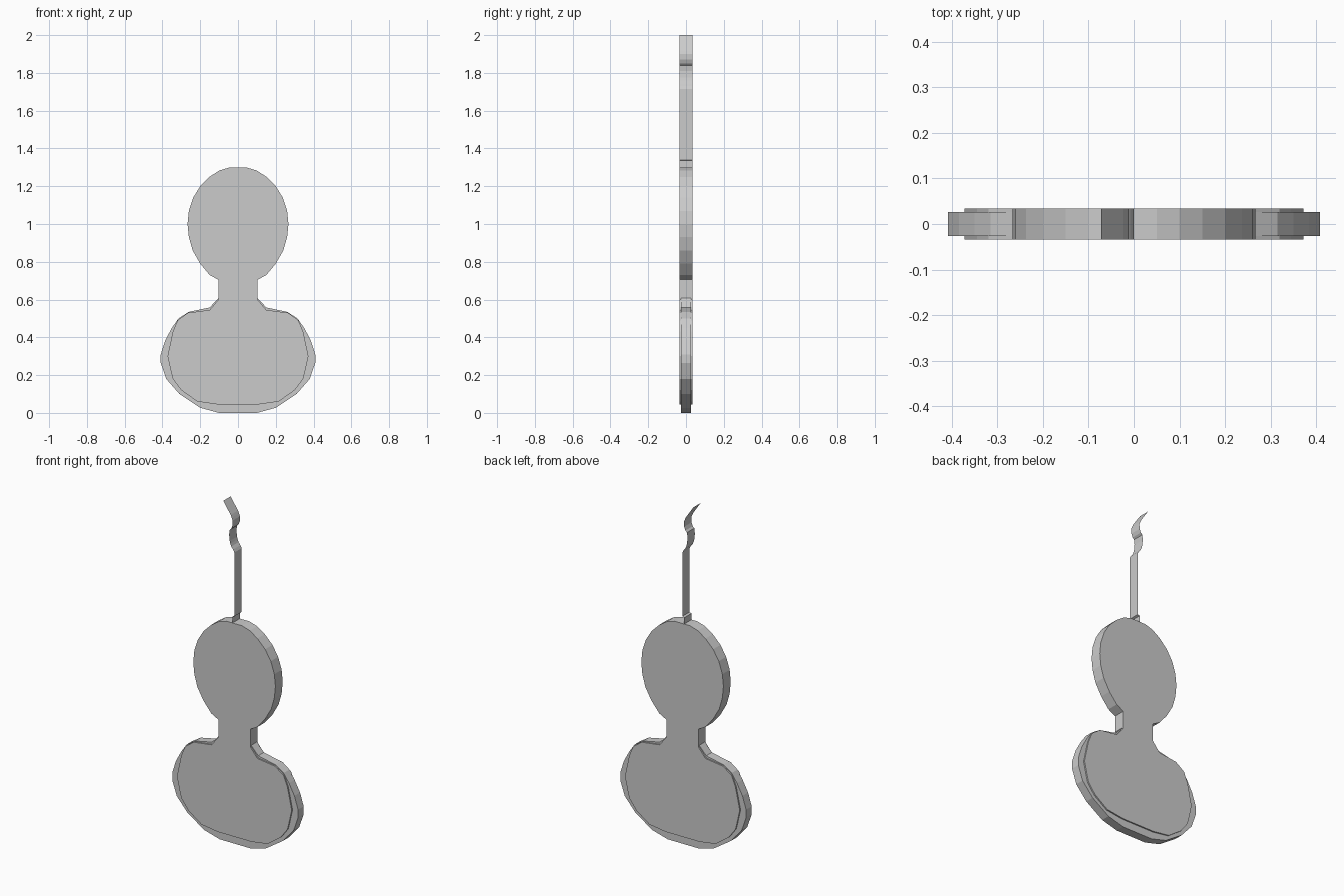
import bpy, bmesh


def slab(name, half, depth):
    """Extrude a left-right mirrored outline (x, z) symmetrically about y = 0."""
    outline = half + [(-x, z) for x, z in reversed(half)]
    bm = bmesh.new()
    face = bm.faces.new([bm.verts.new((x, -depth, z)) for x, z in outline])
    geom = bmesh.ops.extrude_face_region(bm, geom=[face])["geom"]
    moved = [v for v in geom if isinstance(v, bmesh.types.BMVert)]
    bmesh.ops.translate(bm, verts=moved, vec=(0, 2 * depth, 0))
    bmesh.ops.recalc_face_normals(bm, faces=bm.faces)
    return finish(name, bm)


def finish(name, bm):
    mesh = bpy.data.meshes.new(name)
    bm.to_mesh(mesh)
    bm.free()
    ob = bpy.data.objects.new(name, mesh)
    bpy.context.collection.objects.link(ob)
    return ob


# Thick core: inset body, neck and oval head in one outline
slab("core_body_neck_head", [
    (0.11, 0.045), (0.215, 0.06), (0.30, 0.12), (0.345, 0.18), (0.355, 0.22),
    (0.373, 0.30), (0.345, 0.43), (0.32, 0.49), (0.265, 0.53), (0.15, 0.545),
    (0.104, 0.60), (0.104, 0.705), (0.15, 0.73), (0.20, 0.79), (0.24, 0.86),
    (0.26, 0.93), (0.267, 1.0), (0.26, 1.07), (0.237, 1.14), (0.20, 1.20),
    (0.15, 1.25), (0.10, 1.283), (0.05, 1.298)], 0.034)

# Thinner rim that protrudes around the body
slab("body_rim", [
    (0.10, 0.0), (0.20, 0.027), (0.31, 0.10), (0.38, 0.18), (0.409, 0.265),
    (0.409, 0.31), (0.385, 0.385), (0.35, 0.45), (0.315, 0.50), (0.26, 0.535),
    (0.15, 0.558), (0.104, 0.607)], 0.026)

# Thin wavy ribbon standing on the head
path = [(-0.012, 1.297), (-0.012, 1.335), (0.0, 1.34), (0.0, 1.715),
        (-0.008, 1.73), (-0.02, 1.745), (-0.026, 1.76), (-0.03, 1.775),
        (-0.034, 1.81), (-0.03, 1.84), (-0.02, 1.85), (-0.012, 1.87),
        (-0.011, 1.90), (-0.017, 1.915), (-0.024, 1.93), (-0.065, 1.99),
        (-0.072, 2.0)]
bm = bmesh.new()
rows = [[bm.verts.new((x, y, z)) for y in (-0.034, 0.034)] for x, z in path]
for (a, b), (c, d) in zip(rows, rows[1:]):
    bm.faces.new((a, b, d, c))
finish("ribbon", bm)
